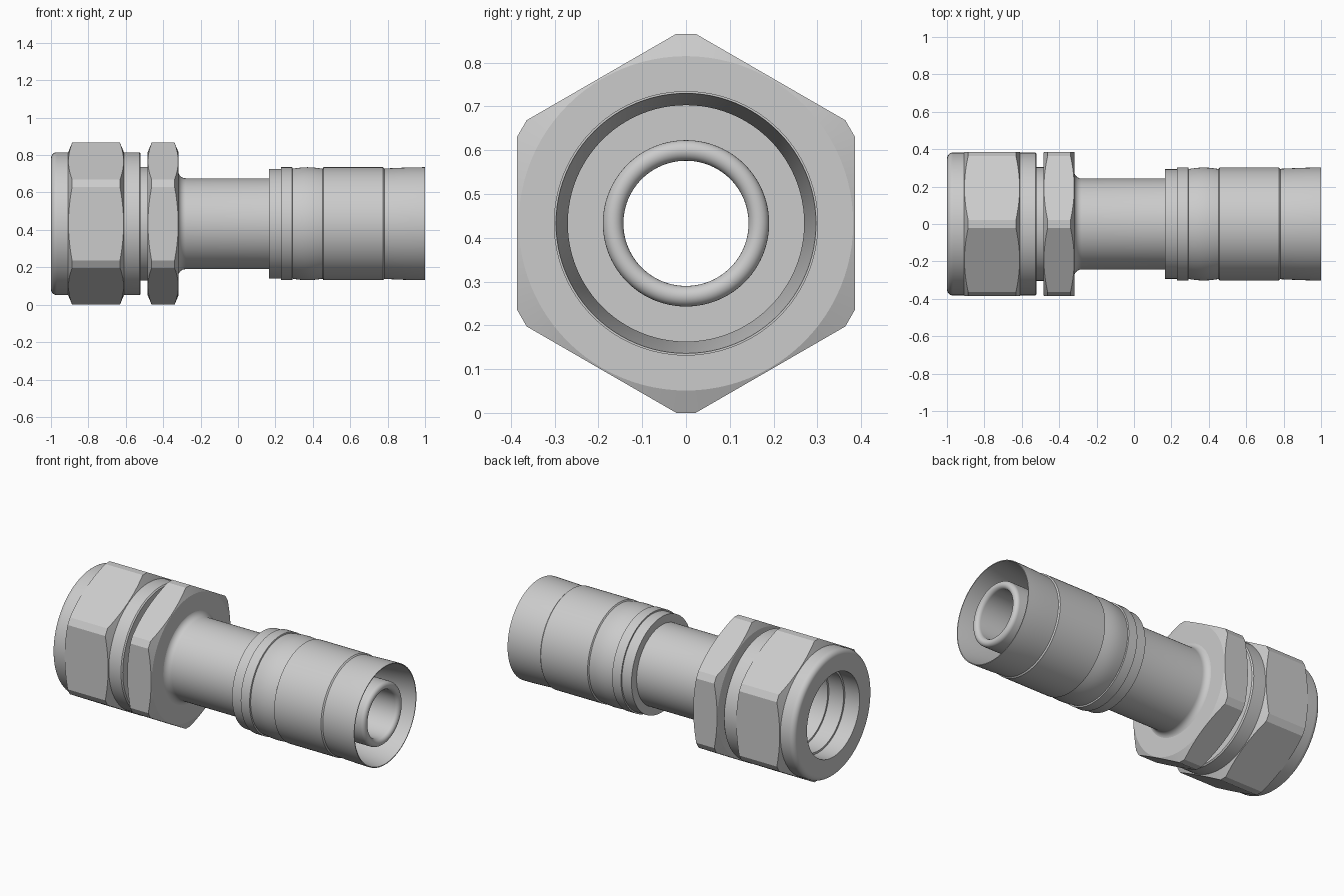
import bpy, bmesh, math
from mathutils import Vector

if "Cube" in bpy.data.objects:
    bpy.data.objects.remove(bpy.data.objects["Cube"])

ZC = 0.433      # height of the fitting's axis
SEG = 96


def finish(ob, angle=25):
    bpy.ops.object.select_all(action='DESELECT')
    ob.select_set(True)
    bpy.context.view_layer.objects.active = ob
    bpy.ops.object.shade_smooth_by_angle(angle=math.radians(angle))


def to_object(name, bm):
    bmesh.ops.recalc_face_normals(bm, faces=bm.faces)
    me = bpy.data.meshes.new(name)
    bm.to_mesh(me)
    bm.free()
    ob = bpy.data.objects.new(name, me)
    bpy.context.collection.objects.link(ob)
    ob.location.z = ZC
    return ob


def lathe(name, profile):
    """Revolve a closed (x, radius) outline around the x axis."""
    bm = bmesh.new()
    rings = []
    for i in range(SEG):
        a = 2 * math.pi * i / SEG
        rings.append([bm.verts.new((x, r * math.cos(a), r * math.sin(a))) for x, r in profile])
    n = len(profile)
    for i in range(SEG):
        p, q = rings[i], rings[(i + 1) % SEG]
        for j in range(n):
            k = (j + 1) % n
            bm.faces.new((p[j], p[k], q[k], q[j]))
    ob = to_object(name, bm)
    finish(ob)
    return ob


def arc(cx, cr, rad, a0, a1, n=8):
    return [(cx + rad * math.cos(math.radians(a0 + (a1 - a0) * i / n)),
             cr + rad * math.sin(math.radians(a0 + (a1 - a0) * i / n))) for i in range(n + 1)]


def hex_ring(name, x0, x1, bore, flat=0.386, tip=0.433, cham=0.028):
    """Hexagon with cut corners, chamfered by a turned ring."""
    ob = lathe(name, [(x0, bore), (x0, 0.382), (x0 + cham, 0.45),
                      (x1 - cham, 0.45), (x1, 0.382), (x1, bore)])
    half = (flat / math.cos(math.pi / 6) - tip) * math.tan(math.pi / 3)
    bm = bmesh.new()
    pts = []
    for i in range(6):
        a = math.radians(30 + 60 * i)
        out, side = Vector((0, math.cos(a), math.sin(a))), Vector((0, -math.sin(a), math.cos(a)))
        pts += [out * tip - side * half, out * tip + side * half]
    ends = [[bm.verts.new(p + Vector((x, 0, 0))) for p in pts] for x in (x0 - 0.1, x1 + 0.1)]
    for e in ends:
        bm.faces.new(e)
    for i in range(12):
        j = (i + 1) % 12
        bm.faces.new((ends[0][i], ends[0][j], ends[1][j], ends[1][i]))
    cutter = to_object(name + "_cutter", bm)
    mod = ob.modifiers.new("hex", 'BOOLEAN')
    mod.operation, mod.solver, mod.object = 'INTERSECT', 'EXACT', cutter
    bpy.context.view_layer.update()
    me = bpy.data.meshes.new_from_object(ob.evaluated_get(bpy.context.evaluated_depsgraph_get()))
    ob.modifiers.clear()
    ob.data = me
    bpy.data.objects.remove(cutter)
    finish(ob, 15)
    return ob


# coupling nut: round shell with rounded front lip, plus its hexagon
lathe("nut_shell",
      [(-0.52, 0.305), (-0.52, 0.375), (-0.527, 0.382)]
      + arc(-0.968, 0.350, 0.032, 90, 180)
      + [(-1.0, 0.255), (-0.90, 0.255), (-0.90, 0.305)])
hex_ring("nut_hexagon", -0.908, -0.61, 0.31)

# sealing ring inside the nut
lathe("sealing_ring", [(-0.90, 0.243), (-0.90, 0.306), (-0.80, 0.306), (-0.80, 0.243)])

# body: threaded stub in the nut, shank with fillet, bored through
lathe("body",
      [(-0.80, 0.232), (-0.80, 0.304), (-0.40, 0.304), (-0.40, 0.283), (-0.32, 0.283)]
      + arc(-0.28, 0.283, 0.04, 180, 270)
      + [(0.20, 0.243), (0.20, 0.143), (-0.60, 0.143), (-0.60, 0.225)])
hex_ring("body_hexagon", -0.483, -0.318, 0.25)

# inner hose tail with rounded end
lathe("hose_tail",
      [(0.18, 0.143), (0.18, 0.19)]
      + arc(0.966, 0.1665, 0.0235, 90, -90, 12))

# crimp ferrule: stepped and bulged outside, hollow with flared mouth
bulge = [(0.292 + 0.16 * i / 10, 0.294 + 0.008 * math.sin(math.pi * i / 10)) for i in range(11)]
flare = [(0.782 + 0.218 * i / 8, 0.295 + 0.007 * math.sin(math.pi / 2 * i / 8)) for i in range(9)]
lathe("ferrule",
      [(0.165, 0.20), (0.165, 0.293), (0.23, 0.293), (0.23, 0.302), (0.29, 0.302)]
      + bulge + [(0.457, 0.302), (0.775, 0.302)] + flare
      + [(1.0, 0.297), (0.78, 0.27), (0.30, 0.27), (0.30, 0.185), (0.22, 0.185)])
